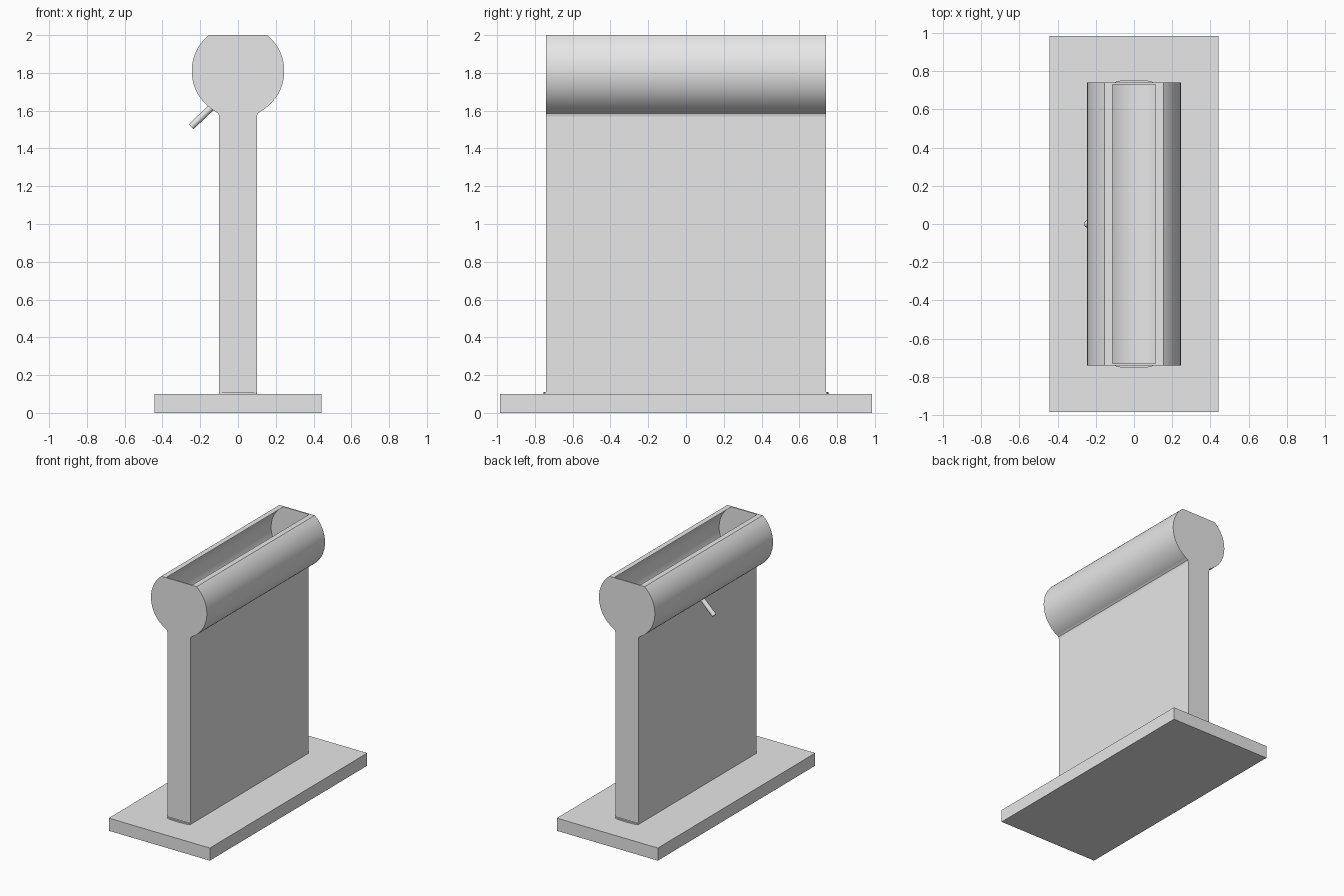
import bpy, bmesh, math
from mathutils import Vector

old = bpy.data.objects.get("Cube")
if old:
    bpy.data.objects.remove(old, do_unlink=True)

grey = bpy.data.materials.new("light_grey")
grey.use_nodes = True
grey.diffuse_color = (0.8, 0.8, 0.8, 1)
grey.node_tree.nodes["Principled BSDF"].inputs["Base Color"].default_value = (0.8, 0.8, 0.8, 1)

HALF = 0.74            # half length of stand and trough
AXIS_Z, TOP = 1.81, 2.0
OUTER, INNER = 0.245, 0.221


def finish(name, bm, smooth=False):
    bmesh.ops.recalc_face_normals(bm, faces=bm.faces)
    mesh = bpy.data.meshes.new(name)
    bm.to_mesh(mesh)
    bm.free()
    ob = bpy.data.objects.new(name, mesh)
    bpy.context.collection.objects.link(ob)
    mesh.materials.append(grey)
    if smooth:
        bpy.ops.object.select_all(action='DESELECT')
        ob.select_set(True)
        bpy.context.view_layer.objects.active = ob
        bpy.ops.object.shade_smooth_by_angle(angle=math.radians(30))
    return ob


def prism(name, points, axis, start, end, smooth=False):
    """Extrude a flat outline along y or z."""
    bm = bmesh.new()
    place = (lambda a, b: (a, start, b)) if axis == 'y' else (lambda a, b: (a, b, start))
    face = bm.faces.new([bm.verts.new(place(a, b)) for a, b in points])
    new = bmesh.ops.extrude_face_region(bm, geom=[face])["geom"]
    step = Vector((0, end - start, 0) if axis == 'y' else (0, 0, end - start))
    bmesh.ops.translate(bm, vec=step, verts=[v for v in new if isinstance(v, bmesh.types.BMVert)])
    return finish(name, bm, smooth)


def rect(x, y):
    return [(-x, -y), (x, -y), (x, y), (-x, y)]


def open_arc(radius, n=64):
    """Circle around the trough axis, cut off level with the rim."""
    gap = math.acos((TOP - AXIS_Z) / radius)
    angles = [gap + (2 * math.pi - 2 * gap) * i / n for i in range(n + 1)]
    return [(radius * math.sin(a), AXIS_Z + radius * math.cos(a)) for a in angles]


# Foot plate and upright slab
prism("base_plate", rect(0.443, 0.985), 'z', 0, 0.1)
prism("upright_slab", rect(0.1, HALF), 'z', 0.1, 1.588)

# Trough: open shell closed by thin end caps
outer, inner = open_arc(OUTER), open_arc(INNER)
prism("trough_shell", outer + inner[::-1], 'y', -HALF + 0.01, HALF - 0.01, True)
for side, label in ((-1, "front"), (1, "back")):
    prism(label + "_end_cap", outer, 'y', side * (HALF - 0.01), side * HALF, True)
    # Low curved bead where the slab meets the plate
    bead = [(0.1 * math.cos(math.pi * i / 16), side * (HALF + 0.015 * math.sin(math.pi * i / 16)))
            for i in range(17)]
    prism(label + "_foot_bead", bead, 'z', 0.1, 0.11, True)

# Small fillets under the trough
for side, label in ((-1, "right"), (1, "left")):
    fillet = [(side * x, z) for x, z in ((0.09, 1.57), (0.1, 1.57), (0.104, 1.585),
                                         (0.122, 1.599), (0.09, 1.6))]
    prism(label + "_neck_fillet", fillet, 'y', -HALF, HALF, True)

# Slanted drain rod
low, high = Vector((-0.248, 0, 1.515)), Vector((-0.143, 0, 1.615))
bm = bmesh.new()
bmesh.ops.create_cone(bm, cap_ends=True, segments=24, radius1=0.018, radius2=0.018,
                      depth=(high - low).length)
rod = finish("drain_rod", bm, True)
rod.location = (low + high) / 2
rod.rotation_euler = (high - low).to_track_quat('Z', 'Y').to_euler()
